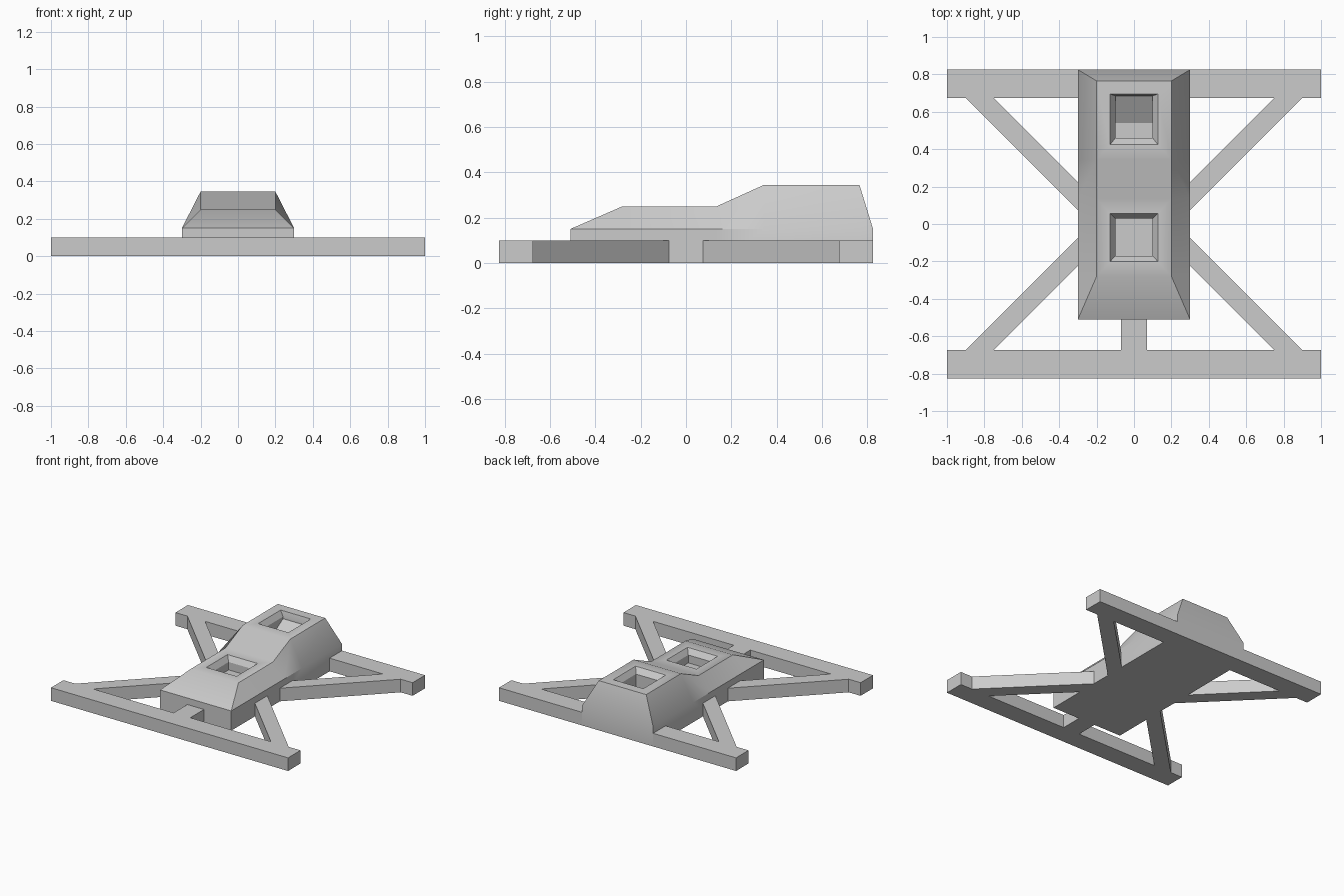
import bpy
import bmesh
import math

cube = bpy.data.objects.get("Cube")
if cube:
    bpy.data.objects.remove(cube, do_unlink=True)

grey = bpy.data.materials.new("matte grey")
grey.use_nodes = True
GREY = (0.6, 0.6, 0.6, 1.0)
grey.diffuse_color = GREY
grey.node_tree.nodes["Principled BSDF"].inputs["Base Color"].default_value = GREY

BAR_TOP = 0.10


def finish(name, bm, smooth=False):
    bmesh.ops.recalc_face_normals(bm, faces=bm.faces[:])
    mesh = bpy.data.meshes.new(name)
    bm.to_mesh(mesh)
    bm.free()
    mesh.materials.append(grey)
    obj = bpy.data.objects.new(name, mesh)
    bpy.context.collection.objects.link(obj)
    if smooth:
        bpy.ops.object.select_all(action="DESELECT")
        obj.select_set(True)
        bpy.context.view_layer.objects.active = obj
        bpy.ops.object.shade_smooth_by_angle(angle=math.radians(30))
    return obj


def plate(name, outline):
    """Extrude a flat outline from the ground to the bar height."""
    bm = bmesh.new()
    face = bm.faces.new([bm.verts.new((x, y, 0)) for x, y in outline])
    out = bmesh.ops.extrude_face_region(bm, geom=[face])
    top = [v for v in out["geom"] if isinstance(v, bmesh.types.BMVert)]
    bmesh.ops.translate(bm, verts=top, vec=(0, 0, BAR_TOP))
    return finish(name, bm)


def rect(x0, x1, y0, y1):
    return [(x0, y0), (x1, y0), (x1, y1), (x0, y1)]


# Front crossbar and the short spine that joins it to the body
plate("front_crossbar", rect(-1, 1, -0.825, -0.675))
plate("front_spine", rect(-0.07, 0.07, -0.675, -0.51))

# Rear bar halves and diagonal braces
for side, sx in (("left", 1), ("right", -1)):
    plate("rear_bar_" + side, rect(sx * 0.3, sx, 0.675, 0.825))
    for end, sy in (("front", -1), ("rear", 1)):
        brace = [(0.3, 0.075), (0.9, 0.675), (0.75, 0.675), (0.3, 0.225)]
        plate(f"{end}_brace_{side}", [(sx * x, sy * y) for x, y in brace])

# Body: vertical base walls with a stepped, tapered upper hull
bm = bmesh.new()
BASE_TOP, HALF, DECK = 0.15, 0.3, 0.2
front, rear = -0.51, 0.825
deck_profile = [(-0.28, 0.25), (0.135, 0.25), (0.345, 0.345), (0.765, 0.345)]
stations = [front] + [y for y, z in deck_profile] + [rear]


def row(x, points):
    return [bm.verts.new((x, y, z)) for y, z in points]


sides = []
for s in (-1, 1):
    floor = row(s * HALF, [(y, 0) for y in stations])
    belt = row(s * HALF, [(y, BASE_TOP) for y in stations])
    deck = row(s * DECK, deck_profile)
    for i in range(len(stations) - 1):
        bm.faces.new((floor[i], floor[i + 1], belt[i + 1], belt[i]))
    for i in range(len(deck) - 1):
        bm.faces.new((belt[i + 1], belt[i + 2], deck[i + 1], deck[i]))
    bm.faces.new((belt[0], belt[1], deck[0]))
    bm.faces.new((belt[-2], belt[-1], deck[-1]))
    sides.append((floor, belt, deck))

(floor_r, belt_r, deck_r), (floor_l, belt_l, deck_l) = sides
bm.faces.new(floor_r + floor_l[::-1])
for i in (0, -1):
    bm.faces.new((floor_r[i], floor_l[i], belt_l[i], belt_r[i]))
    bm.faces.new((belt_r[i], belt_l[i], deck_l[i], deck_r[i]))
decks = [bm.faces.new((deck_r[i], deck_l[i], deck_l[i + 1], deck_r[i + 1]))
         for i in range(3)]


def pocket(face, rings):
    """Sink a pocket into a face through rings of (half width, y0, y1, z)."""
    for half, y0, y1, z in rings:
        mid = face.calc_center_median()
        old = face.verts[:]
        bm.faces.remove(face)
        new = []
        for v in old:
            x = half if v.co.x > mid.x else -half
            y = y1 if v.co.y > mid.y else y0
            new.append(bm.verts.new((x, y, z)))
        for i in range(4):
            j = (i + 1) % 4
            bm.faces.new((old[i], old[j], new[j], new[i]))
        face = bm.faces.new(new)
    return face


# Open pockets with a chamfered rim
pocket(decks[0], [(0.127, -0.2, 0.055, 0.25), (0.1, -0.17, 0.03, 0.21),
                  (0.1, -0.17, 0.03, 0.15)])
seat = pocket(decks[2], [(0.127, 0.425, 0.695, 0.345), (0.1, 0.46, 0.685, 0.305),
                         (0.1, 0.46, 0.685, 0.2)])

# Sloping back half of the rear pocket floor
back = [v for v in seat.verts if v.co.y > 0.6]
bmesh.ops.bisect_plane(bm, geom=[seat] + seat.edges[:] + seat.verts[:],
                       plane_co=(0, 0.54, 0), plane_no=(0, 1, 0))
for v in back:
    v.co.z = 0.29

finish("body", bm, smooth=True)
